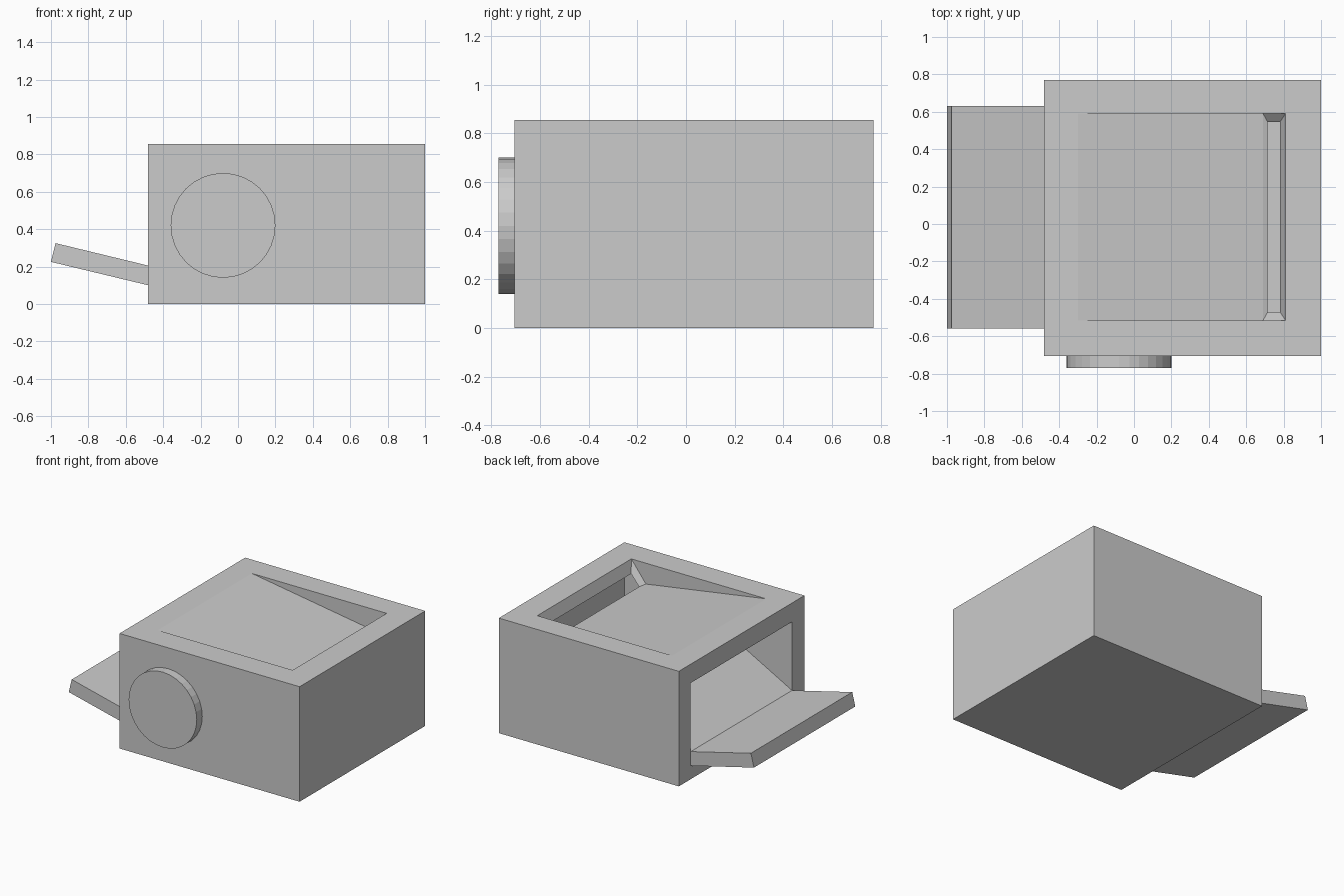
import bpy, bmesh
from math import radians

if "Cube" in bpy.data.objects:
    bpy.data.objects.remove(bpy.data.objects["Cube"])


def make_object(name, faces):
    """Weld a set of coordinate polygons into one flat-shaded object."""
    bm = bmesh.new()
    for pts in faces:
        bm.faces.new([bm.verts.new(p) for p in pts])
    bmesh.ops.remove_doubles(bm, verts=bm.verts, dist=1e-4)
    bmesh.ops.recalc_face_normals(bm, faces=bm.faces)
    mesh = bpy.data.meshes.new(name)
    bm.to_mesh(mesh)
    bm.free()
    obj = bpy.data.objects.new(name, mesh)
    bpy.context.collection.objects.link(obj)
    return obj


def bridge(a, b):
    """Faces joining two matching closed loops."""
    n = len(a)
    return [[a[i], a[(i + 1) % n], b[(i + 1) % n], b[i]] for i in range(n)]


def at_y(profile, y):
    return [(x, y, z) for x, z in profile]


def loop(p, q, y0, y1):
    """Four-point loop spanning two xz points across a y range."""
    return [(p[0], y0, p[1]), (q[0], y0, q[1]), (q[0], y1, q[1]), (p[0], y1, p[1])]


X0, X1, Y0, Y1, H = -0.48, 1.0, -0.705, 0.77, 0.855

# Body shell: bottom, right, front and back walls
box = [(X0, 0), (X1, 0), (X1, H), (X0, H)]
faces = [at_y(box, Y0), at_y(box, Y1),
         loop((X0, 0), (X1, 0), Y0, Y1), loop((X1, 0), (X1, H), Y0, Y1)]

# Top frame and sloping recess ending in a bevelled open slot
ry0, ry1 = -0.515, 0.59
tip, low, high = (-0.30, H), (0.69, 0.70), (0.81, H)
faces += bridge(loop((X0, H), (X1, H), Y0, Y1), loop(tip, high, ry0, ry1))
faces.append(loop(tip, low, ry0, ry1))
faces += [at_y([tip, low, high], y) for y in (ry0, ry1)]
faces += bridge(loop(low, high, ry0, ry1),
                loop((0.715, 0.69), (0.78, 0.77), ry0 + 0.045, ry1 - 0.045))

# Left opening with a ramp rising inside
oy0, oy1 = -0.56, 0.63
sill, lintel, end = (X0, 0.205), (X0, 0.715), (0.42, 0.69)
faces += bridge(loop((X0, 0), (X0, H), Y0, Y1), loop(sill, lintel, oy0, oy1))
faces += [loop(sill, end, oy0, oy1), loop(lintel, end, oy0, oy1)]
faces += [at_y([sill, end, lintel], y) for y in (oy0, oy1)]
make_object("body", faces)

# Output tray
tray = [(X0, 0.10), (X0, 0.205), (-0.975, 0.325), (-1.0, 0.225)]
a, b = at_y(tray, oy0), at_y(tray, oy1)
make_object("output_tray", [a, b] + bridge(a, b))

# Round front disc
bpy.ops.mesh.primitive_cylinder_add(vertices=32, radius=0.28, depth=0.065,
                                    location=(-0.08, -0.7375, 0.42),
                                    rotation=(radians(90), 0, 0))
bpy.context.object.name = "front_disc"
